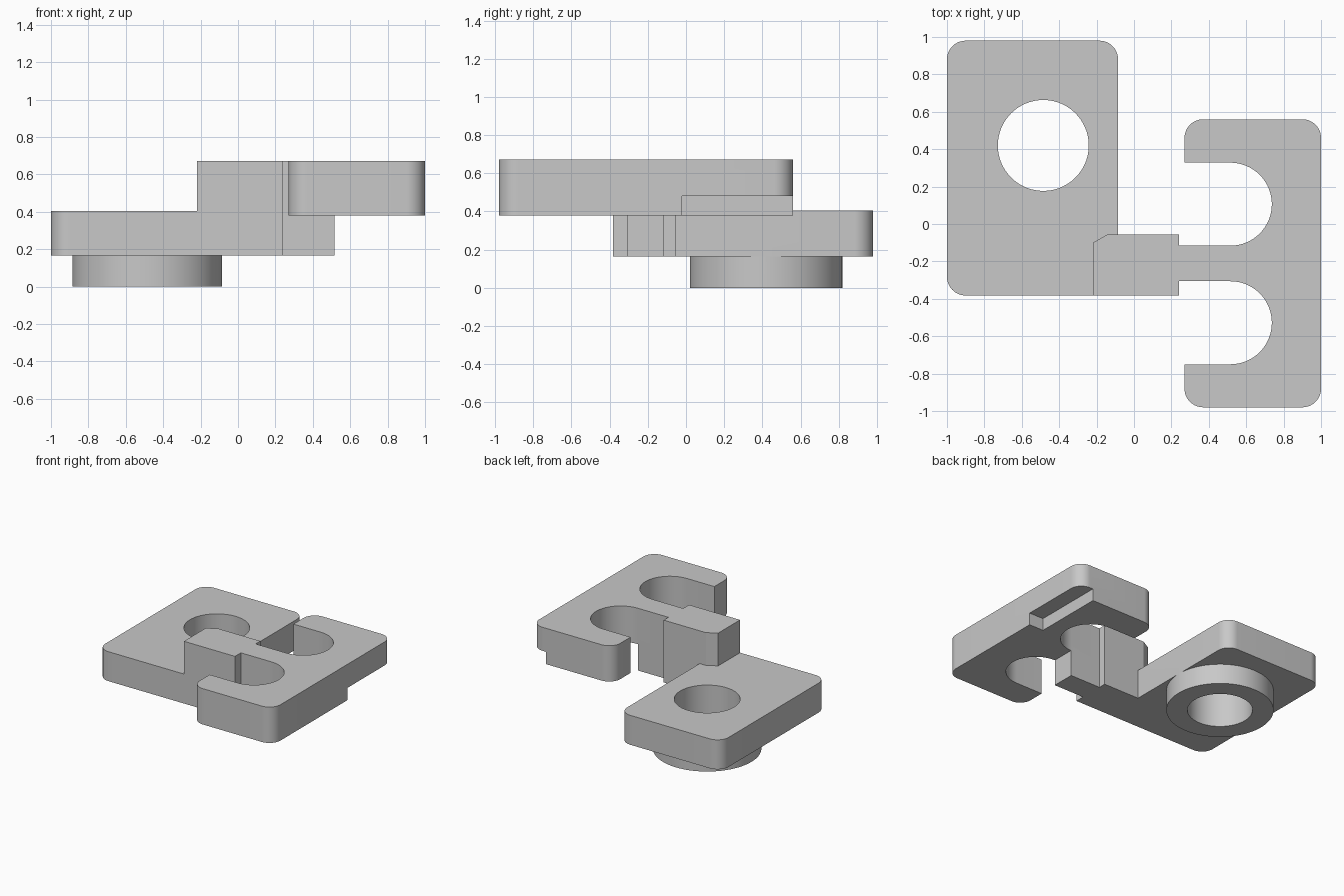
import bpy
import bmesh
import math
from mathutils import Vector

if "Cube" in bpy.data.objects:
    bpy.data.objects.remove(bpy.data.objects["Cube"], do_unlink=True)

grey = bpy.data.materials.new("plain grey")
grey.use_nodes = True
grey.diffuse_color = (0.58, 0.58, 0.58, 1)
grey.node_tree.nodes["Principled BSDF"].inputs["Base Color"].default_value = grey.diffuse_color


def rounded(corners, steps=16):
    """Outline from (x, y, radius) corners, each replaced by a tangent arc."""
    out = []
    for i, (x, y, r) in enumerate(corners):
        p = Vector((x, y))
        if r == 0:
            out.append(p)
            continue
        a = (Vector(corners[i - 1][:2]) - p).normalized()
        b = (Vector(corners[(i + 1) % len(corners)][:2]) - p).normalized()
        # All rounded corners are square: sweep from -b to -a around the centre
        centre = p + (a + b) * r
        for k in range(steps + 1):
            t = math.pi / 2 * k / steps
            out.append(centre - (b * math.cos(t) + a * math.sin(t)) * r)
    return out


def prism(name, outline, z0, z1):
    """Extrude a flat outline from z0 to z1."""
    bm = bmesh.new()
    verts = [bm.verts.new((p[0], p[1], z0)) for p in outline]
    bm.faces.new(verts)
    bmesh.ops.remove_doubles(bm, verts=bm.verts[:], dist=0.0005)
    res = bmesh.ops.extrude_face_region(bm, geom=bm.faces[:])
    top = [v for v in res["geom"] if isinstance(v, bmesh.types.BMVert)]
    bmesh.ops.translate(bm, verts=top, vec=(0, 0, z1 - z0))
    bmesh.ops.recalc_face_normals(bm, faces=bm.faces[:])
    mesh = bpy.data.meshes.new(name)
    bm.to_mesh(mesh)
    bm.free()
    mesh.materials.append(grey)
    obj = bpy.data.objects.new(name, mesh)
    bpy.context.collection.objects.link(obj)
    return obj


def box(name, x0, x1, y0, y1, z0, z1):
    return prism(name, [(x0, y0), (x1, y0), (x1, y1), (x0, y1)], z0, z1)


def circle(x, y, r, n=96):
    return [(x + r * math.cos(math.tau * k / n), y + r * math.sin(math.tau * k / n)) for k in range(n)]


def combine(body, tool, operation):
    """Boolean the tool into the body and discard the tool."""
    mod = body.modifiers.new(tool.name, "BOOLEAN")
    mod.operation, mod.object, mod.solver = operation, tool, "EXACT"
    bpy.context.view_layer.objects.active = body
    bpy.ops.object.modifier_apply(modifier=mod.name)
    bpy.data.objects.remove(tool, do_unlink=True)


BASE, MID, TOP = 0.165, 0.38, 0.672
HOLE = (-0.485, 0.42)

# Flat mounting plate
bracket = prism("fork_bracket", rounded([
    (-1, -0.382, 0.1), (-0.085, -0.382, 0), (-0.085, 0.98, 0.1), (-1, 0.98, 0.1)]), BASE, 0.405)

# Round boss under the plate
boss = prism("boss", circle(*HOLE, 0.4), 0, BASE + 0.05)

# Raised block with one chamfered corner
block = prism("block", [(-0.22, -0.382), (0.24, -0.382), (0.24, -0.055),
                        (-0.14, -0.055), (-0.22, -0.1)], BASE, TOP)

# Web below the middle arm
web = box("web", 0.2, 0.515, -0.306, -0.116, BASE, MID + 0.05)

# Fork with two round-ended slots either side of the middle arm
fork = prism("fork", rounded([
    (0.2, -0.306, 0), (0.737, -0.306, 0.222), (0.737, -0.75, 0.222), (0.27, -0.75, 0),
    (0.27, -0.98, 0.1), (1, -0.98, 0.1), (1, 0.56, 0.1), (0.27, 0.56, 0.1),
    (0.27, 0.328, 0), (0.737, 0.328, 0.222), (0.737, -0.116, 0.222), (0.2, -0.116, 0)]), MID, TOP)

# Step cut along the lower outer edge of the fork
combine(fork, box("step", 0.87, 1.1, -0.02, 0.7, 0.2, 0.48), "DIFFERENCE")

for part in (boss, block, web, fork):
    combine(bracket, part, "UNION")

# Bore through plate and boss
combine(bracket, prism("bore", circle(*HOLE, 0.243), -0.1, 0.6), "DIFFERENCE")

bpy.ops.object.select_all(action="DESELECT")
bracket.select_set(True)
bpy.context.view_layer.objects.active = bracket
bpy.ops.object.shade_smooth_by_angle(angle=math.radians(25))
